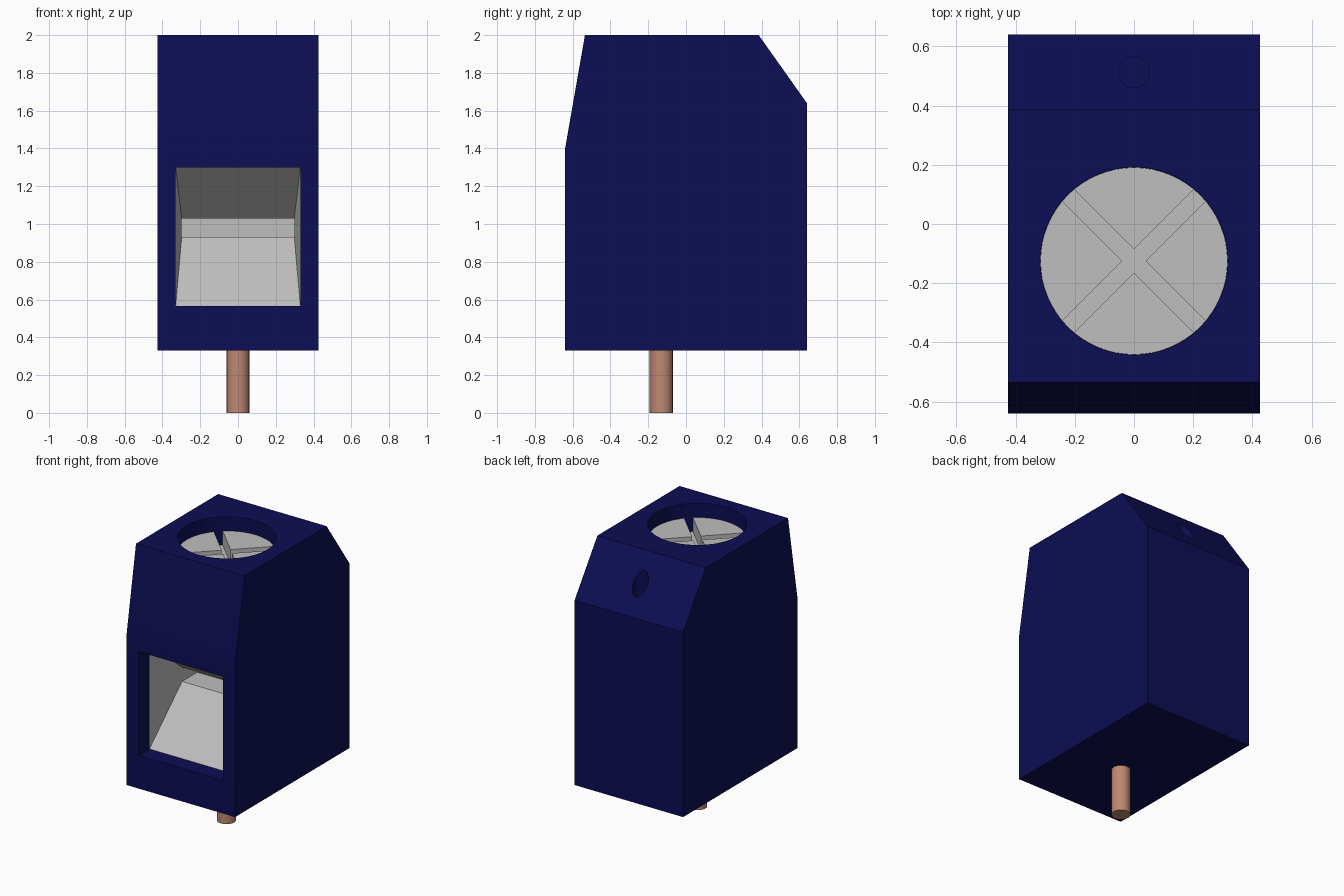
import bpy
import bmesh
from math import pi
from mathutils import Matrix

if "Cube" in bpy.data.objects:
    bpy.data.objects.remove(bpy.data.objects["Cube"], do_unlink=True)


def make_material(name, rgb):
    mat = bpy.data.materials.new(name)
    mat.use_nodes = True
    mat.diffuse_color = (*rgb, 1)
    mat.node_tree.nodes["Principled BSDF"].inputs["Base Color"].default_value = (*rgb, 1)
    return mat


navy = make_material("navy plastic", (0.004, 0.004, 0.09))
steel = make_material("grey steel", (0.52, 0.52, 0.52))
copper = make_material("copper", (0.52, 0.25, 0.165))


def finish(name, bm, mat):
    mesh = bpy.data.meshes.new(name)
    bm.to_mesh(mesh)
    bm.free()
    mesh.materials.append(mat)
    obj = bpy.data.objects.new(name, mesh)
    bpy.context.collection.objects.link(obj)
    return obj


def box(name, size, centre, mat, turn=0):
    bm = bmesh.new()
    place = Matrix.Translation(centre) @ Matrix.Rotation(turn, 4, "Z")
    bmesh.ops.create_cube(bm, size=1, matrix=place @ Matrix.Diagonal((*size, 1)))
    return finish(name, bm, mat)


def cylinder(name, radius, y, bottom, top, sides, mat):
    bm = bmesh.new()
    bmesh.ops.create_cone(bm, cap_ends=True, segments=sides, radius1=radius, radius2=radius,
                          depth=top - bottom,
                          matrix=Matrix.Translation((0, y, (bottom + top) / 2)))
    return finish(name, bm, mat)


def cut(target, cutter):
    mod = target.modifiers.new("cut", "BOOLEAN")
    mod.operation = "DIFFERENCE"
    mod.solver = "EXACT"
    mod.object = cutter
    bpy.context.view_layer.objects.active = target
    bpy.ops.object.modifier_apply(modifier=mod.name)
    bpy.data.objects.remove(cutter, do_unlink=True)


def smooth(obj):
    bpy.ops.object.select_all(action="DESELECT")
    obj.select_set(True)
    bpy.context.view_layer.objects.active = obj
    bpy.ops.object.shade_smooth_by_angle(angle=pi / 6)


SCREW_Y = -0.125

# Housing: side profile pushed across the width
profile = [(-0.64, 0.33), (0.64, 0.33), (0.64, 1.64), (0.385, 2), (-0.535, 2), (-0.64, 1.4)]
bm = bmesh.new()
side = bm.faces.new([bm.verts.new((-0.425, y, z)) for y, z in profile])
pushed = bmesh.ops.extrude_face_region(bm, geom=[side])["geom"]
bmesh.ops.translate(bm, vec=(0.85, 0, 0),
                    verts=[v for v in pushed if isinstance(v, bmesh.types.BMVert)])
bmesh.ops.recalc_face_normals(bm, faces=bm.faces)
housing = finish("housing", bm, navy)

# Wire opening, screw well and test probe hole
cut(housing, box("opening_cutter", (0.66, 0.8, 0.735), (0, -0.4, 0.9325), navy))
cut(housing, cylinder("well_cutter", 0.317, SCREW_Y, 1.65, 2.2, 64, navy))
cut(housing, cylinder("probe_cutter", 0.052, 0.512, 1.55, 2.2, 32, navy))
smooth(housing)

# Wire funnel: tapering rings ending in a closed slot
bm = bmesh.new()
rings = []
for half, y, low, high in [(0.33, -0.52, 0.565, 1.3), (0.298, -0.2, 0.93, 1.03),
                           (0.298, -0.03, 0.93, 1.03)]:
    corners = [(-half, low), (half, low), (half, high), (-half, high)]
    rings.append([bm.verts.new((x, y, z)) for x, z in corners])
for near, far in zip(rings, rings[1:]):
    for i in range(4):
        j = (i + 1) % 4
        bm.faces.new((near[j], near[i], far[i], far[j]))
bm.faces.new(rings[-1])
finish("wire_funnel", bm, steel)

# Clamping screw with a cross slot
screw = cylinder("clamping_screw", 0.316, SCREW_Y, 1.65, 1.9, 64, steel)
for turn in (pi / 4, -pi / 4):
    cut(screw, box("slot_cutter", (0.8, 0.057, 0.2), (0, SCREW_Y, 1.9), steel, turn))
smooth(screw)

# Solder pin
smooth(cylinder("solder_pin", 0.062, -0.13, 0, 0.4, 16, copper))
